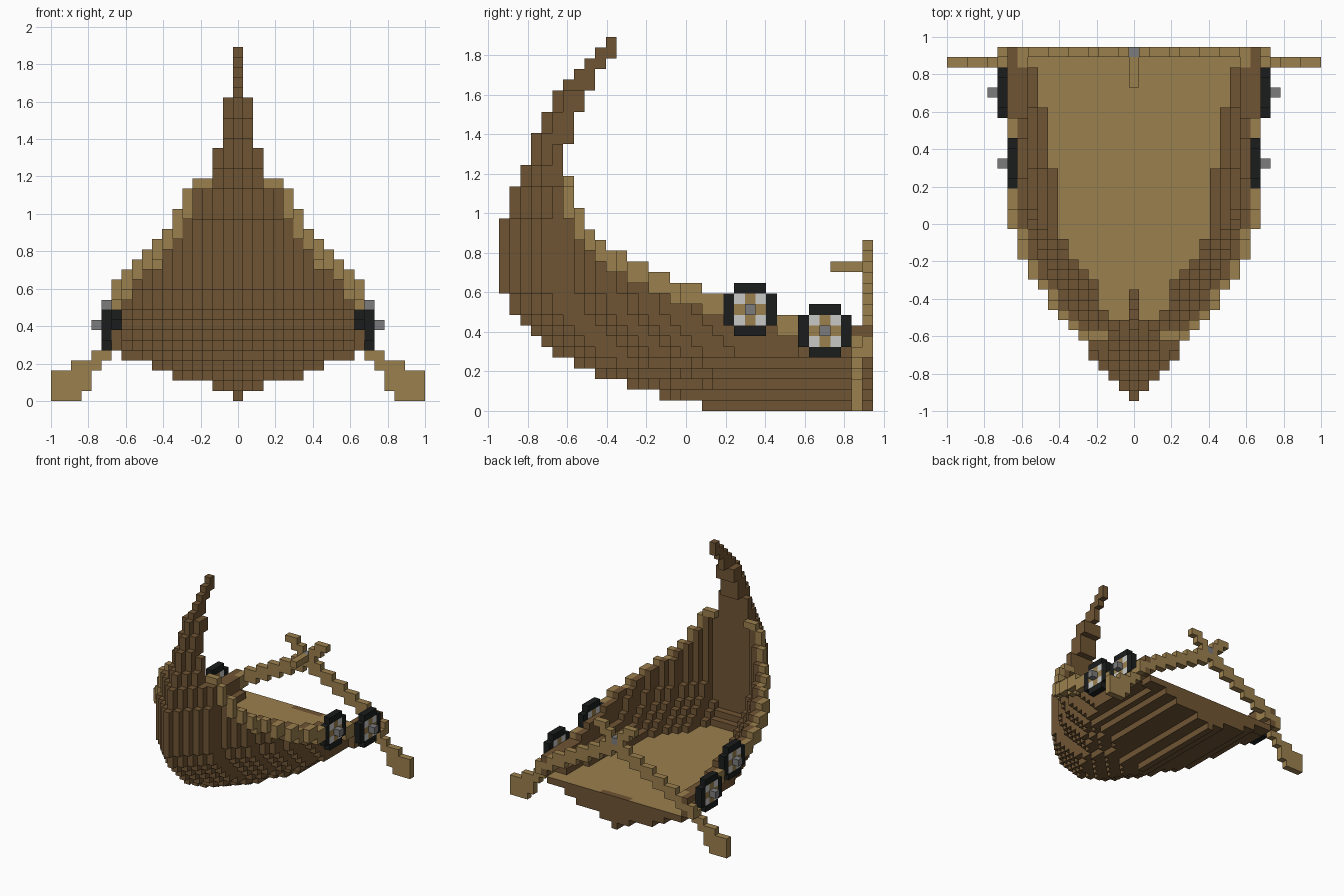
import bpy
import bmesh
from mathutils import Vector

cube = bpy.data.objects.get("Cube")
if cube:
    bpy.data.objects.remove(cube, do_unlink=True)

UNIT = 2 / 37          # edge of one block
LENGTH = 35            # blocks from bow to stern
STERN = LENGTH - 1
DECK = 4               # deck layer


def material(name, color):
    mat = bpy.data.materials.new(name)
    mat.use_nodes = True
    mat.diffuse_color = (*color, 1)
    mat.node_tree.nodes["Principled BSDF"].inputs["Base Color"].default_value = (*color, 1)
    return mat


MATERIALS = {
    "dark_wood": material("dark_wood", (0.16, 0.09, 0.034)),
    "light_wood": material("light_wood", (0.33, 0.215, 0.075)),
    "black": material("black", (0.011, 0.012, 0.012)),
    "pale_grey": material("pale_grey", (0.58, 0.59, 0.57)),
    "grey": material("grey", (0.2, 0.2, 0.2)),
}

# Every block has one owner: (i, j, k) -> (part, colour)
blocks = {}


def put(part, color, i, j, k):
    blocks[(i, j, k)] = (part, color)


def put_pair(part, color, i, j, k):
    put(part, color, i, j, k)
    put(part, color, -i, j, k)


def runs(*pairs):
    """Expand (value, count) pairs into a list."""
    return [value for value, count in pairs for _ in range(count)]


# Hull lines per station: keel height, rail height, hull half width
keel = [11, 9, 8, 7, 6] + runs((5, 2), (4, 2), (3, 3), (2, 3), (1, 4), (0, 16))
rail = [18, 21] + runs((22, 4), (21, 1), (19, 1), (17, 1), (16, 1), (15, 2), (14, 2), (13, 2),
                       (12, 3), (11, 3), (10, 4), (9, 2), (8, 7))
width = [0, 1, 2, 3, 4] + runs((4, 2), (5, 1), (6, 1), (7, 2), (8, 1), (9, 2), (10, 3), (11, 18))
section = [0, 2, 6, 8, 9]   # half widths of the lowest layers
deck_width = runs((7, 23), (8, 6), (9, 4), (11, 2))


def start(k):
    """First station reached by layer k."""
    return next(j for j in range(LENGTH) if keel[j] <= k < rail[j])


def half_width(j, k):
    s = start(k)
    if j < s:
        return -1
    if k >= 18 and j >= 6:
        return width[j]
    cap = section[k] if k < len(section) else 11
    return min(cap, width[j - s])


def hollow_width(j, k):
    """Half width of the open space inside the hull, or -1 where solid."""
    if k <= DECK or j < max(start(k) + 3, 6):
        return -1
    n = half_width(j, k)
    return min(n - 1 if j < 33 else n, deck_width[j] + k - DECK - 1)


# Hull shell, hollow above the deck
for j in range(LENGTH):
    for k in range(keel[j], rail[j]):
        for i in range(hollow_width(j, k) + 1, half_width(j, k) + 1):
            if k < 21 or i <= 2:
                put_pair("hull", "dark_wood", i, j, k)

# Deck, widening at the stern around a dark centre plank
for j in range(8, LENGTH):
    reach = max(half_width(j, DECK), hollow_width(j, DECK + 1))
    for i in range(reach + 1):
        plank = j == STERN and i <= 2
        put_pair("deck", "dark_wood" if plank else "light_wood", i, j, DECK)

# Curved bow post, narrowing upward with a pointed leading edge
post = {2: (22, 23), 3: (22, 26), 4: (22, 28), 5: (22, 30), 6: (25, 31),
        7: (28, 32), 8: (30, 33), 9: (32, 34), 10: (33, 35)}
for j, (low, high) in post.items():
    for k in range(low, high):
        first = min(s for s, (a, b) in post.items() if a <= k < b)
        half = 2 if k < 25 else 1 if k < 30 else 0
        for i in range(min(half, j - first) + 1):
            put_pair("bow_post", "dark_wood", i, j, k)

# Rail following the outside of the hull top, dark at the stern
for j in range(6, LENGTH):
    aft = j >= 28
    low = DECK + 1 if aft else min(rail[j] - 2, rail[j + 1] - 1)
    for k in range(low, rail[j]):
        put_pair("rail", "dark_wood" if aft else "light_wood", width[j] + 1, j, k)
for i in (3, 4):
    put_pair("rail", "light_wood", i, 6, 21)

# Two stern bars crossing under their raised tips, with tiller and pin
for i in range(1, 14):
    top = 13 - round(i * 0.54)
    for k in (top, top - 1):
        put_pair("stern_bars", "light_wood", i, STERN, k)
for i, low, high in ((1, 13, 15), (2, 14, 16), (3, 15, 16)):
    for k in range(low, high):
        put_pair("stern_bars", "light_wood", i, STERN, k)
put("stern_bars", "light_wood", 0, STERN, 12)
for j in range(31, STERN):
    put("tiller", "light_wood", 0, j, 13)
put("bar_pin", "grey", 0, STERN, 13)

# Splayed stern legs with broad feet
legs = {18: (0, 3), 17: (0, 3), 16: (0, 4), 15: (1, 4),
        14: (3, 5), 13: (4, 6), 12: (5, 7), 11: (6, 8)}
for i, (low, high) in legs.items():
    for k in range(low, high):
        put_pair("stern_legs", "light_wood", i, STERN - 1, k)

# Dark caps on the stern corners
for j in (STERN - 1, STERN):
    put_pair("corner_cap", "dark_wood", 12, j, 7)


# Wheels with black rim, quartered face and hub
def wheel(part, x, y, z):
    for a in range(-2, 3):
        for b in range(-2, 3):
            if abs(a) == 2 and abs(b) == 2:
                continue
            if max(abs(a), abs(b)) == 2:
                color = "black"
            elif a and b:
                color = "pale_grey"
            else:
                color = "light_wood"
            for side, sign in (("left_", 1), ("right_", -1)):
                put(side + part, color, sign * x, y + a, z + b)
    put("left_" + part, "grey", x + 1, y, z)
    put("right_" + part, "grey", -x - 1, y, z)


wheel("front_wheel", 12, 23, 9)
wheel("rear_wheel", 13, 30, 7)


# Turn the blocks of each part into a mesh of its outer faces
def build(part):
    cells = {c: col for c, (p, col) in blocks.items() if p == part}
    colors = sorted(set(cells.values()) | {"dark_wood"})
    mesh = bpy.data.meshes.new(part)
    for color in colors:
        mesh.materials.append(MATERIALS[color])
    bm = bmesh.new()
    verts = {}

    def vert(p):
        key = tuple(round(v * 2) for v in p)
        if key not in verts:
            verts[key] = bm.verts.new((p[0] * UNIT, (p[1] - STERN / 2) * UNIT,
                                       (p[2] + 0.5) * UNIT))
        return verts[key]

    for cell, color in cells.items():
        center = Vector(cell)
        for axis in range(3):
            for sign in (1, -1):
                step = Vector((0, 0, 0))
                step[axis] = sign
                if tuple(int(v) for v in center + step) in blocks:
                    continue
                u, w = Vector((0, 0, 0)), Vector((0, 0, 0))
                u[(axis + 1) % 3] = 0.5
                w[(axis + 2) % 3] = 0.5 * sign
                mid = center + step / 2
                corners = (mid - u - w, mid + u - w, mid + u + w, mid - u + w)
                face = bm.faces.new([vert(c) for c in corners])
                # deck is light only on top
                dark = part == "deck" and step.z < 1
                face.material_index = colors.index("dark_wood" if dark else color)
    bm.to_mesh(mesh)
    bm.free()
    bpy.context.scene.collection.objects.link(bpy.data.objects.new(part, mesh))


for part in sorted({p for p, _ in blocks.values()}):
    build(part)
